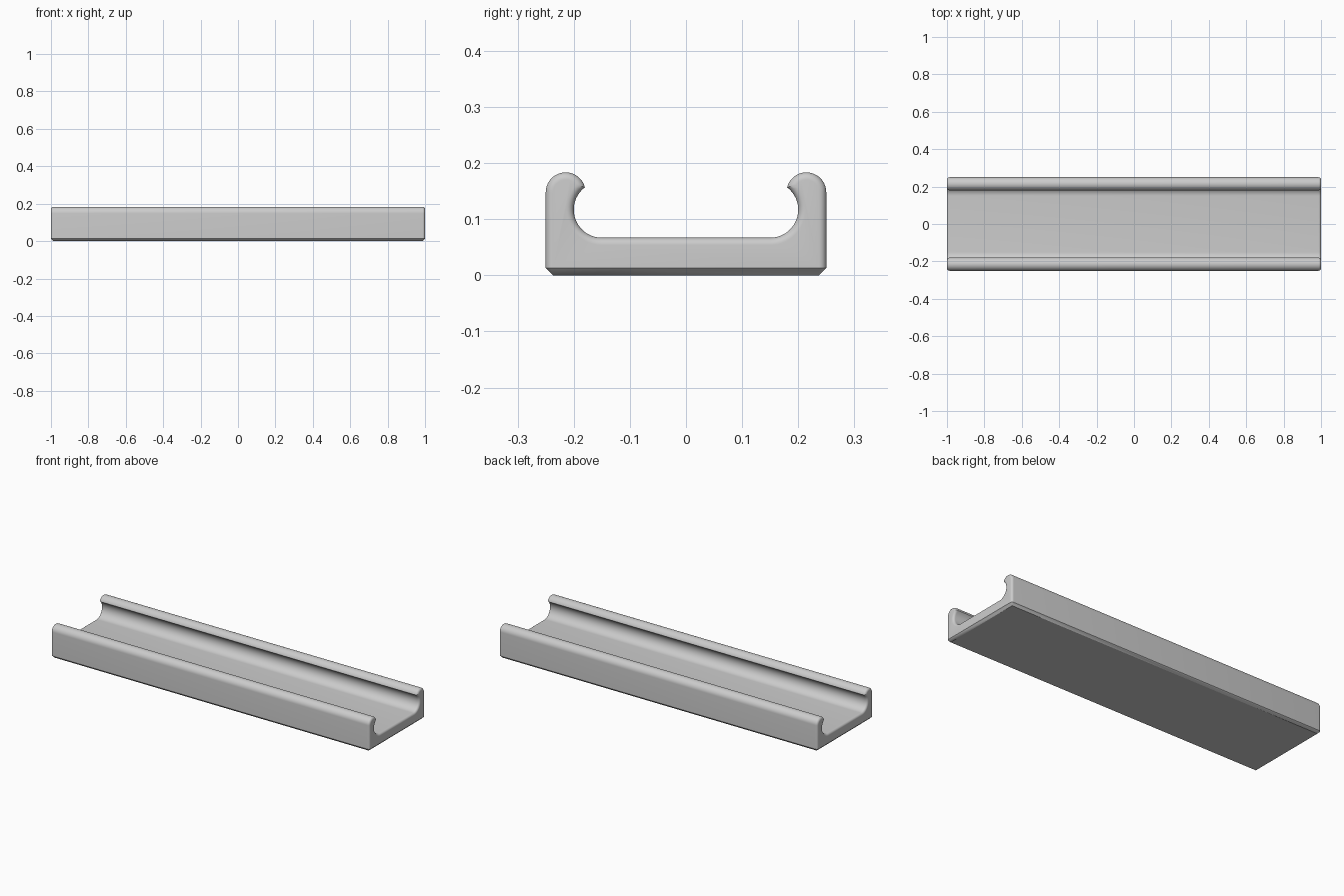
import bpy
import bmesh
import math

if "Cube" in bpy.data.objects:
    bpy.data.objects.remove(bpy.data.objects["Cube"], do_unlink=True)

HALF_LENGTH, HALF_WIDTH = 1.0, 0.25
EDGE = 0.013                    # bottom chamfer and end rounding
LIP_Y, LIP_Z, LIP_R = 0.2145, 0.148, 0.0355
COVE_Y, COVE_Z, COVE_R = 0.15, 0.117, 0.05
ARC_STEPS, END_STEPS = 20, 6


def arc(cy, cz, r, start, end):
    return [(cy + r * math.cos(a), cz + r * math.sin(a))
            for a in (start + (end - start) * i / ARC_STEPS for i in range(ARC_STEPS + 1))]


def half_profile(inset):
    """Right half of the section, shrunk inward, from chamfer to channel floor."""
    lip_r, cove_r = LIP_R - inset, COVE_R + inset
    dy, dz = COVE_Y - LIP_Y, COVE_Z - LIP_Z
    dist, heading = math.hypot(dy, dz), math.atan2(dz, dy) % math.tau
    # sharp tip where the round lip meets the hollow cove
    lip_end = heading - math.acos((dist**2 + lip_r**2 - cove_r**2) / (2 * dist * lip_r))
    cove_start = heading - math.pi + math.acos(
        (dist**2 + cove_r**2 - lip_r**2) / (2 * dist * cove_r))
    side = [(HALF_WIDTH - EDGE, 0), (HALF_WIDTH - inset, EDGE)]
    lip = arc(LIP_Y, LIP_Z, lip_r, 0, lip_end)
    cove = arc(COVE_Y, COVE_Z, cove_r, cove_start, -math.pi / 2)
    return side + lip + cove[1:]


def section(inset):
    half = half_profile(inset)
    return half + [(-y, z) for y, z in reversed(half)]


# Rings run the whole length, shrinking at both ends to round the edges
angles = [math.pi / 2 * i / END_STEPS for i in range(END_STEPS + 1)]
stations = [(HALF_LENGTH - EDGE + EDGE * math.sin(a), EDGE * (1 - math.cos(a))) for a in angles]
stations = [(-x, d) for x, d in reversed(stations)] + stations

bm = bmesh.new()
rings = []
for x, inset in stations:
    flat_x = math.copysign(HALF_LENGTH - EDGE, x)   # foot stays square
    rings.append([bm.verts.new((flat_x if z == 0 else x, y, z)) for y, z in section(inset)])

count = len(rings[0])
for a, b in zip(rings, rings[1:]):
    for i in range(count):
        j = (i + 1) % count
        bm.faces.new((a[i], a[j], b[j], b[i]))

# End caps and the chamfers below them
for ring in (rings[0], rings[-1]):
    bm.faces.new(ring[1:-1])
    bm.faces.new((ring[0], ring[1], ring[-2], ring[-1]))

bmesh.ops.remove_doubles(bm, verts=bm.verts, dist=0.00005)
bmesh.ops.dissolve_degenerate(bm, edges=bm.edges, dist=0.00005)
bmesh.ops.recalc_face_normals(bm, faces=bm.faces)

mesh = bpy.data.meshes.new("channel_tray")
bm.to_mesh(mesh)
bm.free()
tray = bpy.data.objects.new("channel_tray", mesh)
bpy.context.collection.objects.link(tray)

# Plain light grey
grey = bpy.data.materials.new("light_grey")
grey.use_nodes = True
colour = (0.6, 0.6, 0.6, 1)
grey.diffuse_color = colour
grey.node_tree.nodes["Principled BSDF"].inputs["Base Color"].default_value = colour
mesh.materials.append(grey)

bpy.context.view_layer.objects.active = tray
tray.select_set(True)
bpy.ops.object.shade_smooth_by_angle(angle=math.radians(30))
